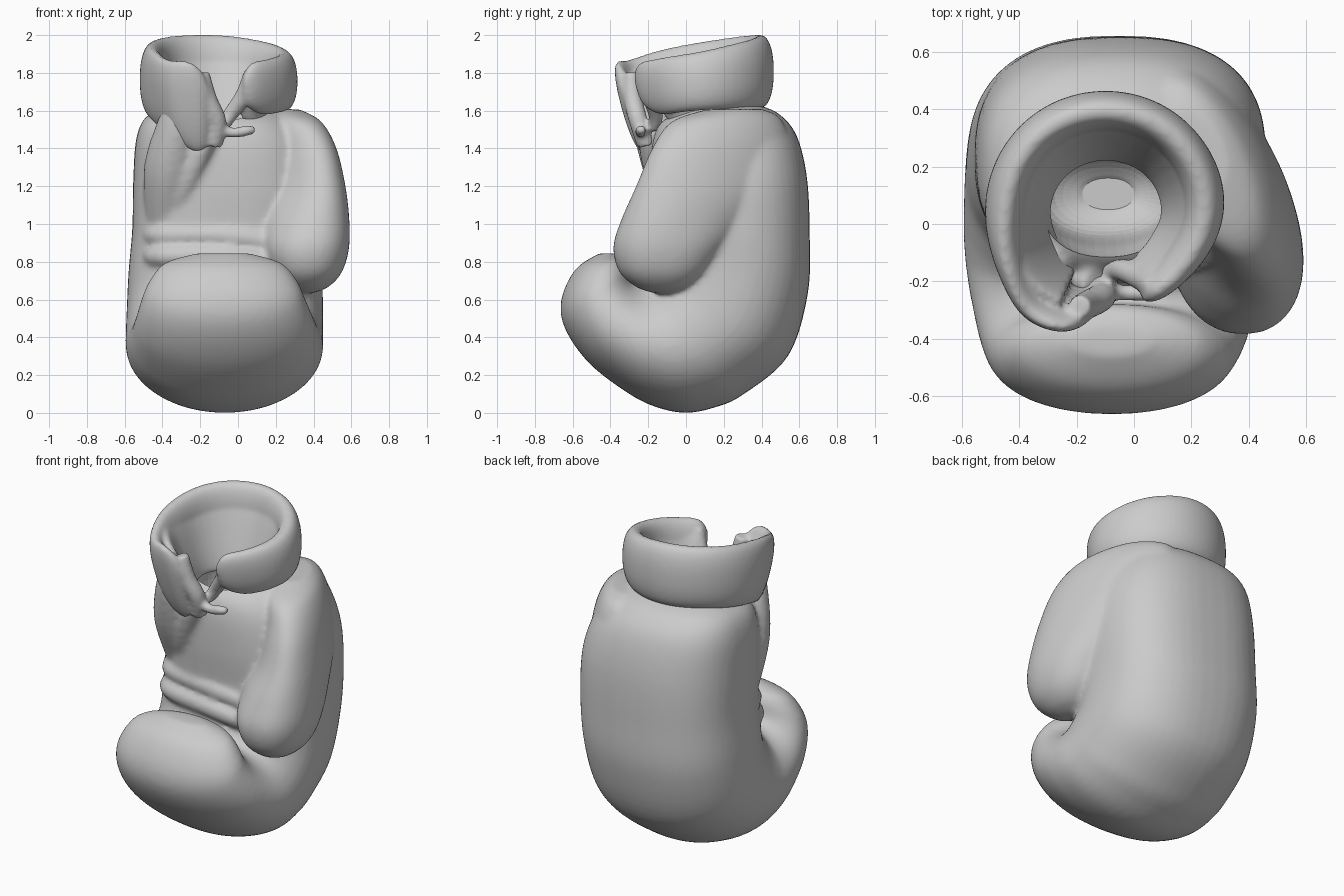
import bpy, bmesh, math
from mathutils import Vector as V


def spline(rows, n):
    # Catmull-Rom resampling of rows of numbers
    out = []
    for i in range(len(rows) - 1):
        p0, p1 = rows[max(i - 1, 0)], rows[i]
        p2, p3 = rows[i + 1], rows[min(i + 2, len(rows) - 1)]
        for k in range(n):
            t = k / n
            out.append([0.5 * (2 * b + (c - a) * t + (2 * a - 5 * b + 4 * c - d) * t * t
                               + (3 * b - a - 3 * c + d) * t ** 3)
                        for a, b, c, d in zip(p0, p1, p2, p3)])
    out.append(list(rows[-1]))
    return out


def loft(name, sections, sides=48):
    # sections: (centre, half axis a, half axis b, power), joined as superellipse rings
    bm = bmesh.new()
    rings = []
    for c, a, b, power in sections:
        ring = []
        for i in range(sides):
            t = 2 * math.pi * i / sides
            ct, st = math.cos(t), math.sin(t)
            ring.append(bm.verts.new(c + a * math.copysign(abs(ct) ** (2 / power), ct)
                                     + b * math.copysign(abs(st) ** (2 / power), st)))
        rings.append(ring)
    for r, s in zip(rings, rings[1:]):
        for i in range(sides):
            j = (i + 1) % sides
            bm.faces.new((r[i], r[j], s[j], s[i]))
    bm.faces.new(rings[0])
    bm.faces.new(rings[-1])
    bmesh.ops.recalc_face_normals(bm, faces=bm.faces)
    me = bpy.data.meshes.new(name)
    bm.to_mesh(me)
    bm.free()
    ob = bpy.data.objects.new(name, me)
    bpy.context.collection.objects.link(ob)
    return ob


def side_loft(name, rows):
    # rows: front y, z, back y, z, left x, right x, power, (shift of the back edge to the left)
    secs = []
    for yi, zi, yo, zo, x0, x1, power, *shear in spline(rows, 6):
        s = shear[0] if shear else 0
        secs.append((V(((x0 + x1) / 2, (yi + yo) / 2, (zi + zo) / 2)),
                     V(((x1 - x0) / 2, 0, 0)), V((-s, (yo - yi) / 2, (zo - zi) / 2)), power))
    return loft(name, secs)


def roll(name, rows):
    # soft tube through rows of x, y, z, radius
    pts = spline(rows, 5)
    secs = []
    for i, p in enumerate(pts):
        t = (V(pts[min(i + 1, len(pts) - 1)][:3]) - V(pts[max(i - 1, 0)][:3])).normalized()
        a = t.cross(V((0, 1, 0.01))).normalized()
        secs.append((V(p[:3]), a * p[3], t.cross(a) * p[3], 2))
    return loft(name, secs, 16)


def band(name, rows, power):
    # curved band round the wrist: angle, mid radius, half thickness, bottom z, top z, lean
    secs = []
    for ang, r, t, zb, zt, lean in spline(rows, 8):
        a = math.radians(ang)
        d = V((math.cos(a), math.sin(a), 0))
        secs.append((V((-0.1, 0.06, (zb + zt) / 2)) + d * r, d * t,
                     V((0, 0, (zt - zb) / 2)) + d * lean, power))
    return loft(name, secs)


def apply(ob, kind, **props):
    m = ob.modifiers.new(kind, kind)
    for k, v in props.items():
        setattr(m, k, v)
    bpy.context.view_layer.objects.active = ob
    bpy.ops.object.modifier_apply(modifier=m.name)


def merge(obs, voxel, smooth):
    # fuse overlapping parts into one soft skin
    bpy.ops.object.select_all(action='DESELECT')
    for o in obs:
        o.select_set(True)
    bpy.context.view_layer.objects.active = obs[0]
    bpy.ops.object.join()
    apply(obs[0], 'REMESH', mode='VOXEL', voxel_size=voxel)
    apply(obs[0], 'SMOOTH', factor=0.5, iterations=smooth)
    for p in obs[0].data.polygons:
        p.use_smooth = True


# Padded back curling under into the fist
body = side_loft('padded_body', [
    (0.00, 1.61, 0.38, 1.63, -0.38, 0.20, 2.4), (-0.13, 1.54, 0.49, 1.585, -0.49, 0.28, 2.5),
    (-0.18, 1.42, 0.585, 1.47, -0.54, 0.38, 2.5), (-0.19, 1.20, 0.64, 1.25, -0.555, 0.45, 2.5),
    (-0.18, 1.00, 0.655, 0.95, -0.56, 0.46, 2.5), (-0.18, 0.85, 0.645, 0.63, -0.58, 0.45, 2.4),
    (-0.20, 0.76, 0.54, 0.30, -0.59, 0.45, 2.2), (-0.22, 0.72, 0.30, 0.095, -0.595, 0.45, 2.1),
    (-0.23, 0.705, 0.15, 0.028, -0.595, 0.45, 2.05),
    (-0.24, 0.70, 0.00, 0.00, -0.59, 0.45, 2.0), (-0.255, 0.70, -0.15, 0.028, -0.58, 0.44, 2.0),
    (-0.27, 0.70, -0.30, 0.10, -0.565, 0.425, 2.05), (-0.28, 0.71, -0.51, 0.26, -0.54, 0.395, 2.1),
    (-0.28, 0.74, -0.64, 0.445, -0.51, 0.355, 2.1), (-0.28, 0.78, -0.66, 0.60, -0.47, 0.315, 2.1),
    (-0.30, 0.82, -0.585, 0.76, -0.39, 0.23, 2.0),
    (-0.36, 0.845, -0.46, 0.845, -0.22, 0.06, 2.0)])

# Thumb growing out of the right shoulder
thumb = side_loft('thumb', [
    (0.10, 1.605, 0.40, 1.61, 0.10, 0.32, 2.0, 0.04), (-0.08, 1.54, 0.50, 1.56, 0.09, 0.41, 2.0, 0.10),
    (-0.18, 1.40, 0.55, 1.42, 0.10, 0.48, 2.0, 0.13), (-0.265, 1.20, 0.53, 1.18, 0.09, 0.535, 2.0, 0.13),
    (-0.34, 1.03, 0.36, 1.00, 0.09, 0.575, 2.1, 0.08), (-0.385, 0.88, 0.21, 0.86, 0.12, 0.585, 2.2, 0.03),
    (-0.355, 0.75, 0.11, 0.74, 0.18, 0.55, 2.2, 0.01), (-0.27, 0.67, 0.01, 0.665, 0.26, 0.48, 2.2, 0),
    (-0.18, 0.635, -0.08, 0.633, 0.33, 0.40, 2.0, 0)])

# Horizontal folds across the palm
folds = [roll('palm_fold', [(-0.47, 0.06, z, 0.05), (-0.4, y + 0.07, z, r), (-0.1, y, z, r),
                            (0.15, y + 0.01, z - 0.03, r), (0.25, y + 0.05, z - 0.06, 0.03)])
         for y, z, r in ((-0.15, 0.94, 0.055), (-0.17, 0.83, 0.06))]
# Left palm swelling up into the cuff flap, and the crease edge beside it
folds.append(roll('palm_swell', [(-0.32, -0.24, 1.68, 0.05), (-0.33, -0.17, 1.5, 0.11),
                                 (-0.36, -0.08, 1.28, 0.14), (-0.38, 0.02, 1.0, 0.11)]))
folds.append(roll('palm_crease', [(-0.14, -0.21, 1.5, 0.05), (-0.22, -0.17, 1.35, 0.07),
                                  (-0.29, -0.12, 1.18, 0.07), (-0.34, -0.06, 1.03, 0.05)]))
merge([body, thumb] + folds, 0.015, 11)

# Hand opening hollowed into the body
cavity = side_loft('hand_cavity', [
    (-0.13, 1.80, 0.27, 1.80, -0.35, 0.15, 2.2), (-0.12, 1.58, 0.25, 1.60, -0.32, 0.13, 2.2),
    (-0.08, 1.40, 0.26, 1.40, -0.34, 0.14, 2.2), (-0.04, 1.15, 0.24, 1.15, -0.32, 0.12, 2.2),
    (0.05, 1.05, 0.16, 1.05, -0.18, 0.0, 2.2)])
cavity.hide_render = True
apply(body, 'BOOLEAN', object=cavity, operation='DIFFERENCE', solver='EXACT')
bpy.data.objects.remove(cavity)

# Open cuff band
cuff = band('cuff', [
    (-68, 0.33, 0.02, 1.68, 1.78, 0.02), (-60, 0.325, 0.045, 1.62, 1.85, 0.02),
    (-38, 0.32, 0.06, 1.58, 1.875, 0.02), (0, 0.345, 0.07, 1.60, 1.91, 0.0),
    (45, 0.34, 0.07, 1.61, 1.965, 0.0), (90, 0.335, 0.07, 1.615, 2.0, 0.0),
    (135, 0.34, 0.07, 1.61, 1.995, 0.0), (180, 0.35, 0.07, 1.57, 1.96, 0.0),
    (210, 0.365, 0.065, 1.50, 1.92, 0.03), (233, 0.39, 0.06, 1.42, 1.87, 0.06),
    (248, 0.38, 0.05, 1.38, 1.86, 0.07), (257, 0.36, 0.045, 1.40, 1.81, 0.06),
    (263, 0.34, 0.02, 1.45, 1.70, 0.05)], 2.2)

# Lining funnelling down from the rim into the opening
lining = band('cuff_lining', [
    (-58, 0.25, 0.02, 1.58, 1.80, 0.05), (-30, 0.26, 0.03, 1.5, 1.84, 0.06),
    (0, 0.265, 0.03, 1.5, 1.87, 0.06), (90, 0.25, 0.03, 1.5, 1.96, 0.08),
    (180, 0.27, 0.03, 1.5, 1.92, 0.07), (215, 0.29, 0.03, 1.46, 1.87, 0.08),
    (245, 0.31, 0.03, 1.44, 1.80, 0.06)], 2.6)

# Lace edges drawn together at the front, with a loose tab
edges = [
    roll('lace_edge', [(-0.19, -0.29, 1.80, 0.04), (-0.16, -0.28, 1.66, 0.05),
                       (-0.11, -0.25, 1.54, 0.05), (-0.13, -0.21, 1.42, 0.05)]),
    roll('lace_edge', [(0.07, -0.22, 1.80, 0.04), (0.03, -0.19, 1.68, 0.045),
                       (-0.04, -0.16, 1.58, 0.04), (-0.09, -0.17, 1.5, 0.03)]),
    roll('lace_tab', [(-0.14, -0.23, 1.53, 0.04), (-0.04, -0.24, 1.485, 0.028),
                      (0.05, -0.24, 1.495, 0.028), (0.09, -0.23, 1.50, 0.018)])]
merge([cuff, lining] + edges, 0.012, 6)
